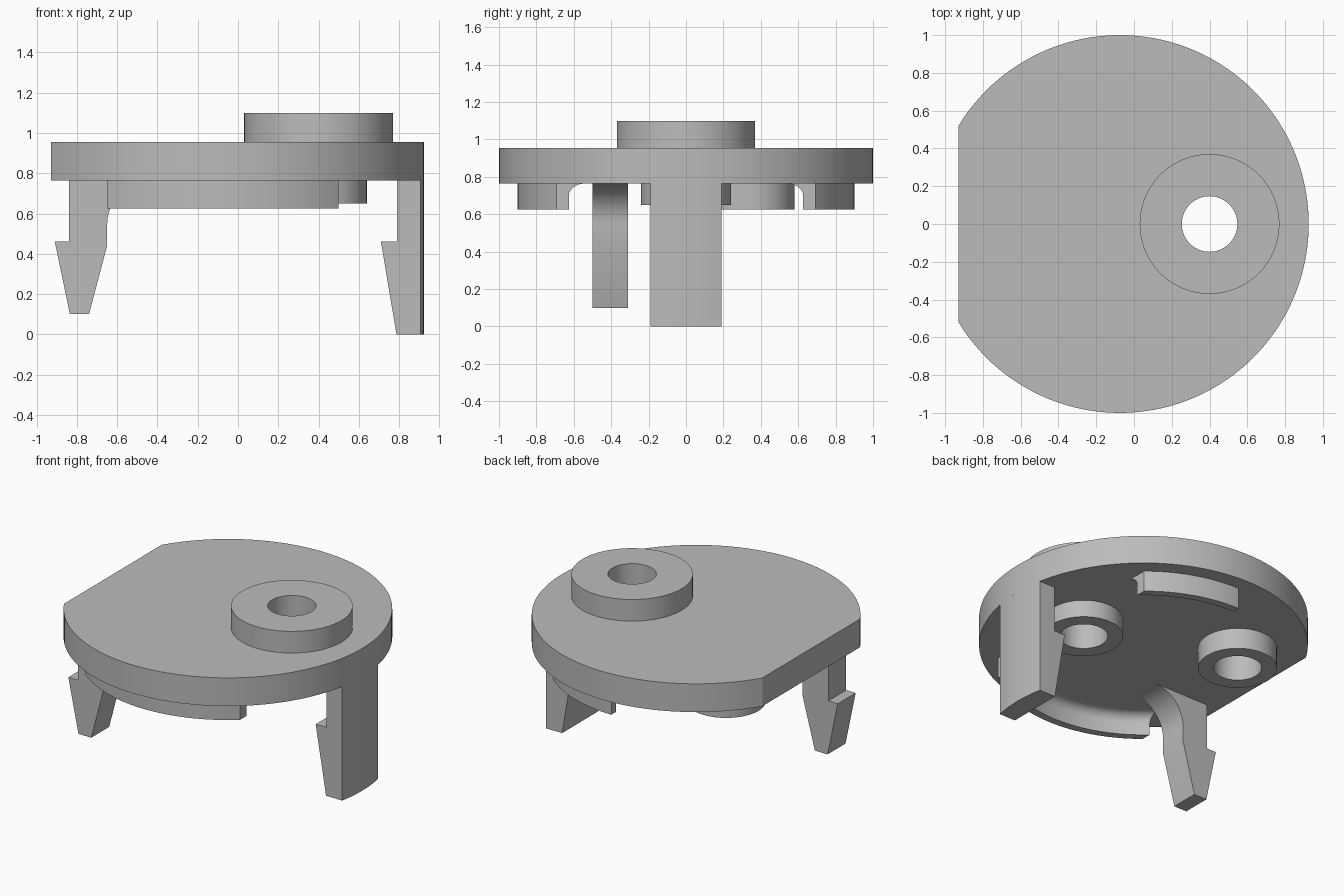
import bpy, bmesh
from math import sin, cos, pi, acos, sqrt, radians

if "Cube" in bpy.data.objects:
    bpy.data.objects.remove(bpy.data.objects["Cube"])

grey = bpy.data.materials.new("plain grey")
grey.use_nodes = True
COLOUR = (0.5, 0.5, 0.5, 1)
grey.diffuse_color = COLOUR
grey.node_tree.nodes["Principled BSDF"].inputs["Base Color"].default_value = COLOUR

CX = -0.075                      # centre of the round plate
RADIUS = 1.0
FLAT_X = -0.93                   # flat side of the plate
BOTTOM, TOP = 0.765, 0.955       # plate underside and top
HOLE_R = 0.147
HUB = (0.40, 0.0)                # hub with the through hole
SOCKET = (-0.537, 0.34)          # blind socket underneath
parts = []


def loft(name, sections, ring=False):
    """Skin a row of closed sections; ring joins the last to the first."""
    bm = bmesh.new()
    rows = [[bm.verts.new(p) for p in s] for s in sections]
    pairs = list(zip(rows, rows[1:]))
    if ring:
        pairs.append((rows[-1], rows[0]))
    else:
        bm.faces.new(rows[0])
        bm.faces.new(rows[-1])
    n = len(rows[0])
    for a, b in pairs:
        for i in range(n):
            j = (i + 1) % n
            bm.faces.new((a[i], a[j], b[j], b[i]))
    bmesh.ops.recalc_face_normals(bm, faces=bm.faces)
    mesh = bpy.data.meshes.new(name)
    bm.to_mesh(mesh)
    bm.free()
    mesh.materials.append(grey)
    obj = bpy.data.objects.new(name, mesh)
    bpy.context.collection.objects.link(obj)
    parts.append(obj)
    return obj


def circle(centre, r, z, n=64):
    return [(centre[0] + r * cos(2 * pi * i / n), centre[1] + r * sin(2 * pi * i / n), z)
            for i in range(n)]


def tube(name, centre, outer, z0, z1):
    loops = [circle(centre, r, z) for r, z in
             ((outer, z0), (outer, z1), (HOLE_R, z1), (HOLE_R, z0))]
    return loft(name, list(zip(*loops)), ring=True)


def drill(target, centre, z0, z1):
    """Cut a round hole and bake the result."""
    cutter = loft("hole_cutter", [circle(centre, HOLE_R, z) for z in (z0, z1)])
    cutter.hide_render = True
    parts.remove(cutter)
    mod = target.modifiers.new("hole", "BOOLEAN")
    mod.operation, mod.solver, mod.object = "DIFFERENCE", "EXACT", cutter
    bpy.context.view_layer.update()
    deps = bpy.context.evaluated_depsgraph_get()
    baked = bpy.data.meshes.new_from_object(target.evaluated_get(deps))
    target.modifiers.clear()
    target.data = baked
    bpy.data.objects.remove(cutter)


def arc_rib(name, side, x0, x1):
    """Curved rib with a filleted inner foot, ends cut square to x."""
    fil = 0.065
    profile = [(0.90, BOTTOM), (0.90, 0.625), (0.85, 0.625)]
    profile += [(0.85 - fil + fil * cos(a), BOTTOM - fil + fil * sin(a))
                for a in (pi / 2 * i / 8 for i in range(9))]
    sections, steps = [], 32
    for k in range(steps + 1):
        t = k / steps
        row = []
        for r, z in profile:
            a0, a1 = acos((x0 - CX) / r), acos((x1 - CX) / r)
            a = a0 + (a1 - a0) * t
            row.append((CX + r * cos(a), side * r * sin(a), z))
        sections.append(row)
    loft(name, sections)


# Round plate with one flat side
end = acos((FLAT_X - CX) / RADIUS)
rim = [(CX + RADIUS * cos(a), RADIUS * sin(a))
       for a in (-end + 2 * end * i / 112 for i in range(113))]
plate = loft("plate", [[(x, y, z) for x, y in rim] for z in (BOTTOM, TOP)])
drill(plate, HUB, 0.5, 1.3)
drill(plate, SOCKET, 0.5, 0.86)

# Raised hub, its lower collar and the blind socket
tube("top_hub", HUB, 0.37, TOP, 1.10)
tube("lower_collar", HUB, 0.24, 0.65, BOTTOM)
tube("socket", SOCKET, 0.24, 0.625, BOTTOM)

# Curved ribs under the plate
arc_rib("front_rib", -1, -0.65, 0.50)
arc_rib("back_rib", 1, CX, 0.50)

# Small snap leg with a rounded foot on its inner side
fil = 0.22
leg = [(-0.84, BOTTOM), (-0.84, 0.46), (-0.91, 0.46), (-0.835, 0.10), (-0.74, 0.10), (-0.65, 0.44)]
leg += [(-0.65 + fil - fil * cos(a), BOTTOM - fil + fil * sin(a))
        for a in (pi / 2 * i / 12 for i in range(13))]
loft("small_snap_leg", [[(x, y, z) for x, z in leg] for y in (-0.50, -0.31)])

# Large snap leg whose outer face follows the rim
hook = [(0.79, BOTTOM), (0.79, 0.46), (0.71, 0.46), (0.787, 0)]
sections = []
for i in range(13):
    y = -0.19 + 0.38 * i / 12
    outer = CX + sqrt(RADIUS ** 2 - y * y)
    sections.append([(x, y, z) for x, z in hook + [(outer, 0), (outer, BOTTOM)]])
loft("large_snap_leg", sections)

# Smooth the round walls, keep the edges crisp
bpy.ops.object.select_all(action="DESELECT")
for obj in parts:
    obj.select_set(True)
bpy.context.view_layer.objects.active = plate
bpy.ops.object.shade_smooth_by_angle(angle=radians(25))
